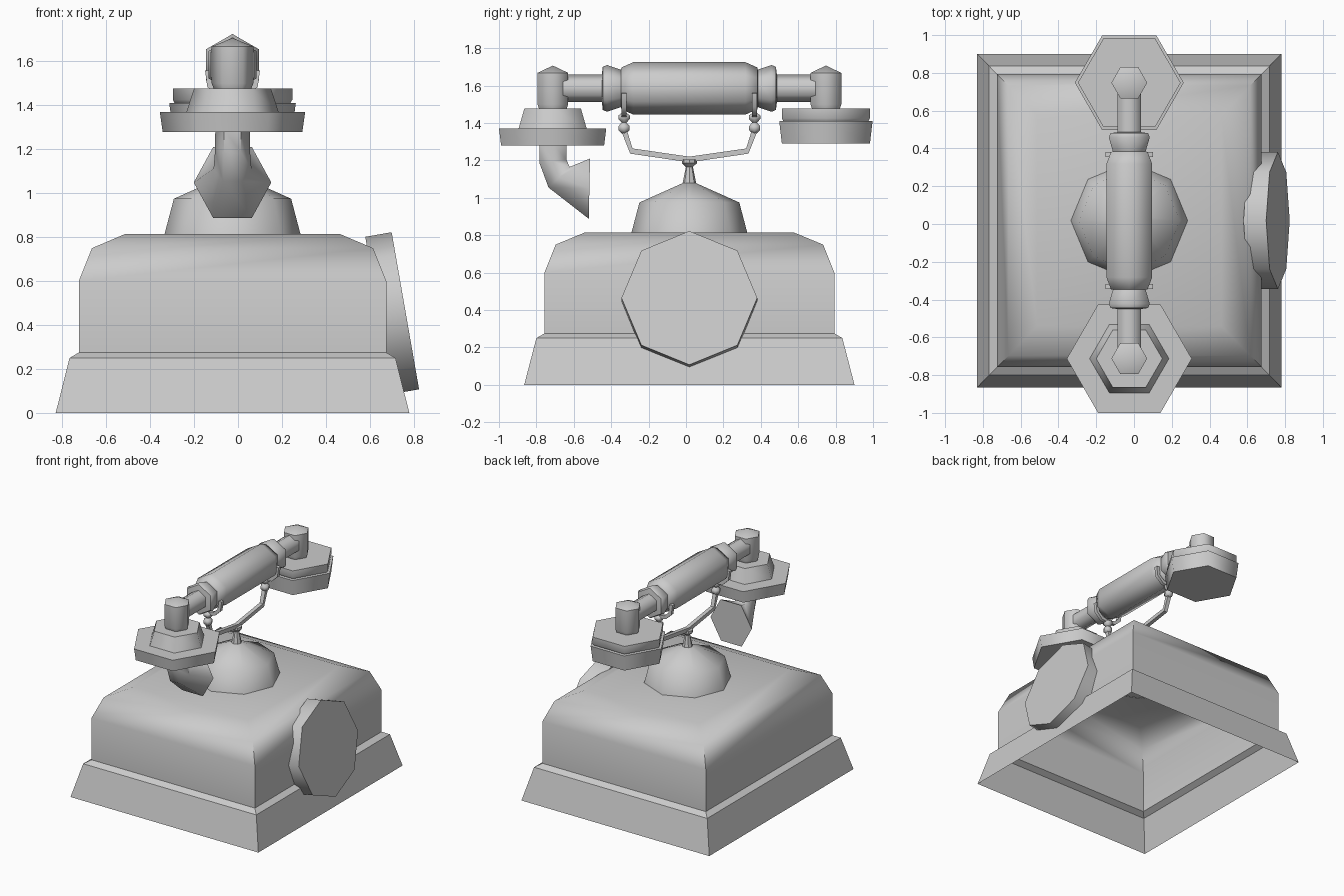
import bpy, bmesh, math
from mathutils import Vector as V

if "Cube" in bpy.data.objects:
    bpy.data.objects.remove(bpy.data.objects["Cube"])

CX, CY, AXIS_Z = -0.025, 0.018, 1.585      # body centre, handset axis height
X, Y, Z = V((1, 0, 0)), V((0, 1, 0)), V((0, 0, 1))


def loft(name, rings, cap_start=True, cap_end=True, angle=61):
    """Skin a list of equal-length point rings; shade smooth below the angle."""
    bm = bmesh.new()
    loops = [[bm.verts.new(p) for p in ring] for ring in rings]
    n = len(loops[0])
    for a, b in zip(loops, loops[1:]):
        for i in range(n):
            j = (i + 1) % n
            bm.faces.new((a[i], a[j], b[j], b[i]))
    if cap_start:
        bm.faces.new(loops[0][::-1])
    if cap_end:
        bm.faces.new(loops[-1])
    bmesh.ops.remove_doubles(bm, verts=bm.verts, dist=1e-5)
    bmesh.ops.recalc_face_normals(bm, faces=bm.faces)
    me = bpy.data.meshes.new(name)
    bm.to_mesh(me)
    bm.free()
    me.shade_smooth()
    me.set_sharp_from_angle(angle=math.radians(angle))
    ob = bpy.data.objects.new(name, me)
    bpy.context.collection.objects.link(ob)
    return ob


def lathe(name, profile, n, origin, u=X, w=Z, **kw):
    """Turn (radius, height) pairs about axis w; first corner lies along u."""
    v = w.cross(u)
    o = V(origin)
    rings = []
    for r, h in profile:
        ts = [2 * math.pi * i / n for i in range(n)]
        rings.append([o + w * h + (u * math.cos(t) + v * math.sin(t)) * r for t in ts])
    return loft(name, rings, **kw)


def rect_rings(rows):
    return [[V((CX + sx * hx, CY + sy * hy, z)) for sx, sy in
             ((-1, -1), (1, -1), (1, 1), (-1, 1))] for hx, hy, z in rows]


def bar(name, path, side, half):
    """Square bar along a path lying in the plane perpendicular to side."""
    pts = [V(p) for p in path]
    rings = []
    for i, p in enumerate(pts):
        t = (pts[min(i + 1, len(pts) - 1)] - pts[max(i - 1, 0)]).normalized()
        m = t.cross(side) * half
        s = side * half
        rings.append([p + m + s, p - m + s, p - m - s, p + m - s])
    return loft(name, rings, angle=50)


# Flared plinth and rounded housing, hollow underneath
loft("plinth", rect_rings([(.805, .883, 0), (.742, .818, .25), (.70, .775, .275)]),
     cap_start=False, cap_end=False, angle=30)
loft("housing", rect_rings([(.70, .775, .275), (.70, .775, .60), (.64, .715, .75),
                            (.488, .558, .815)]), cap_start=False, angle=50)

# Tilted dial disc on the right side
tilt = math.radians(9.9)
dial_axis = V((math.cos(tilt), 0, math.sin(tilt)))
dial_up = V((-math.sin(tilt), 0, math.cos(tilt)))
lathe("dial", [(.363, -.122), (.363, 0)], 8, (.762, CY, .465), dial_up, dial_axis)

# Dome and neck that carry the cradle
lathe("cradle_dome", [(.31, .812), (.267, .975), (.037, 1.078)], 8, (CX, CY, 0),
      cap_start=False)
lathe("cradle_neck", [(.037, 1.075), (.019, 1.165), (.04, 1.185), (.04, 1.205)], 8,
      (CX, CY, 0), angle=40)

# Cradle arms, beads and forks, one set for each end
for s, end in ((-1, "front"), (1, "back")):
    y = CY + s * .349
    bar(f"cradle_arm_{end}", [(CX, CY, 1.205), (CX, CY + s * .31, 1.25),
                              (CX, y, 1.36)], X, .015)
    lathe(f"cradle_bead_{end}", [(.012, 1.342), (.034, 1.362), (.034, 1.384),
                                 (.015, 1.402), (.036, 1.422), (.036, 1.44),
                                 (.012, 1.455)], 6, (CX, y, 0))
    half_fork = [(.112, 1.56), (.103, 1.49), (.06, 1.45)]
    fork = [(-x, z) for x, z in half_fork] + [(0, 1.44)] + half_fork[::-1]
    bar(f"cradle_fork_{end}", [(CX + x, y, z) for x, z in fork], Y, .013)

# Handset grip with flared collars and thin tubes, mirrored about its middle
half = [(.14, .30), (.112, .363), (.10, .366), (.125, .44), (.115, .463),
        (.073, .468), (.073, .70)]
lathe("handset_grip", [(r, -h) for r, h in half[::-1]] + half, 6,
      (CX, CY, AXIS_Z), Z, Y, angle=61)

# Pointed end caps
for s, end in ((-1, "front"), (1, "back")):
    lathe(f"handset_cap_{end}", [(.083, 1.47), (.095, 1.50), (.095, 1.668), (0, 1.707)],
          6, (CX, CY + s * .73, 0), cap_end=False)

# Mouthpiece at the front and earpiece at the back
lathe("mouthpiece", [(.175, 1.477), (.21, 1.37), (.331, 1.37), (.318, 1.28)], 6,
      (CX, -.713, 0))
lathe("earpiece", [(.272, 1.477), (.272, 1.425), (.264, 1.412), (.288, 1.41), (.272, 1.29)],
      6, (CX, .748, 0), angle=61)

# Bent speaking horn: each section given by its outer and inner edge in (y, z)
sections = [((-.783, 1.29), (-.64, 1.29)), ((-.783, 1.185), (-.64, 1.205)),
            ((-.735, 1.055), (-.622, 1.165)), ((-.52, .888), (-.513, 1.21))]
rings = []
for a, b in sections:
    a, b = V((CX, *a)), V((CX, *b))
    flat = (b - a) / 2
    wide = X * (flat.length / math.cos(math.pi / 6)) * .95
    rings.append([(a + b) / 2 + wide * math.cos(k * math.pi / 3)
                  + flat * math.sin(k * math.pi / 3) / math.sin(math.pi / 3)
                  for k in range(6)])
loft("speaking_horn", rings)
